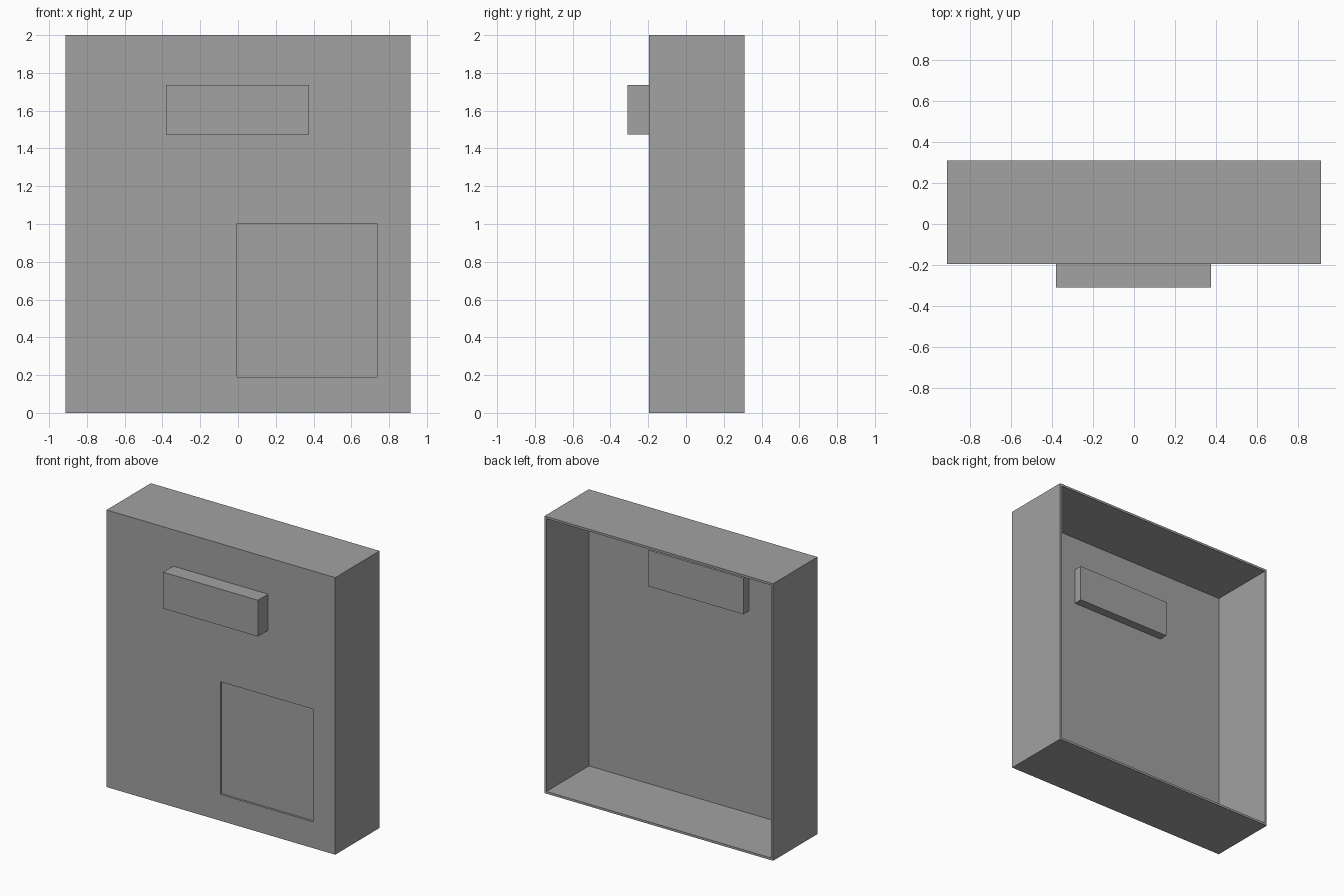
import bpy
import bmesh

if "Cube" in bpy.data.objects:
    bpy.data.objects.remove(bpy.data.objects["Cube"])

grey = bpy.data.materials.new("plain grey")
grey.diffuse_color = (0.36, 0.36, 0.36, 1)
grey.use_nodes = True
grey.node_tree.nodes["Principled BSDF"].inputs["Base Color"].default_value = grey.diffuse_color

W, BACK, FRONT, H = 0.913, 0.31, -0.195, 2.0   # half width, depth limits, height
WALL, PANEL, RECESS = 0.016, 0.021, 0.015      # thicknesses and recess depth


def box(name, lo, hi, mat=grey):
    """Axis-aligned box between two corners."""
    bm = bmesh.new()
    bmesh.ops.create_cube(bm, size=1)
    for v in bm.verts:
        v.co = [(a + b) / 2 + c * (b - a) for a, b, c in zip(lo, hi, v.co)]
    mesh = bpy.data.meshes.new(name)
    bm.to_mesh(mesh)
    bm.free()
    mesh.materials.append(mat)
    ob = bpy.data.objects.new(name, mesh)
    bpy.context.collection.objects.link(ob)
    return ob


def cut(target, cutter):
    """Subtract a hidden cutter from the target."""
    mod = target.modifiers.new(cutter.name, 'BOOLEAN')
    mod.operation = 'DIFFERENCE'
    mod.solver = 'EXACT'
    mod.object = cutter
    cutter.hide_render = True
    cutter.hide_set(True)


# Shell: thin-walled box, open at the back
shell = box("shell", (-W, FRONT, 0), (W, BACK, H))
cut(shell, box("cavity_cutter", (-W + WALL, FRONT + PANEL, WALL),
               (W - WALL, BACK + 0.1, H - WALL)))

# Shallow rectangular recess in the lower right of the front
cut(shell, box("recess_cutter", (-0.004, FRONT - 0.1, 0.19),
               (0.735, FRONT + RECESS, 1.003)))

# Solid block passing through the front panel
box("front_block", (-0.38, -0.31, 1.475), (0.377, FRONT + PANEL + 0.062, 1.737))
